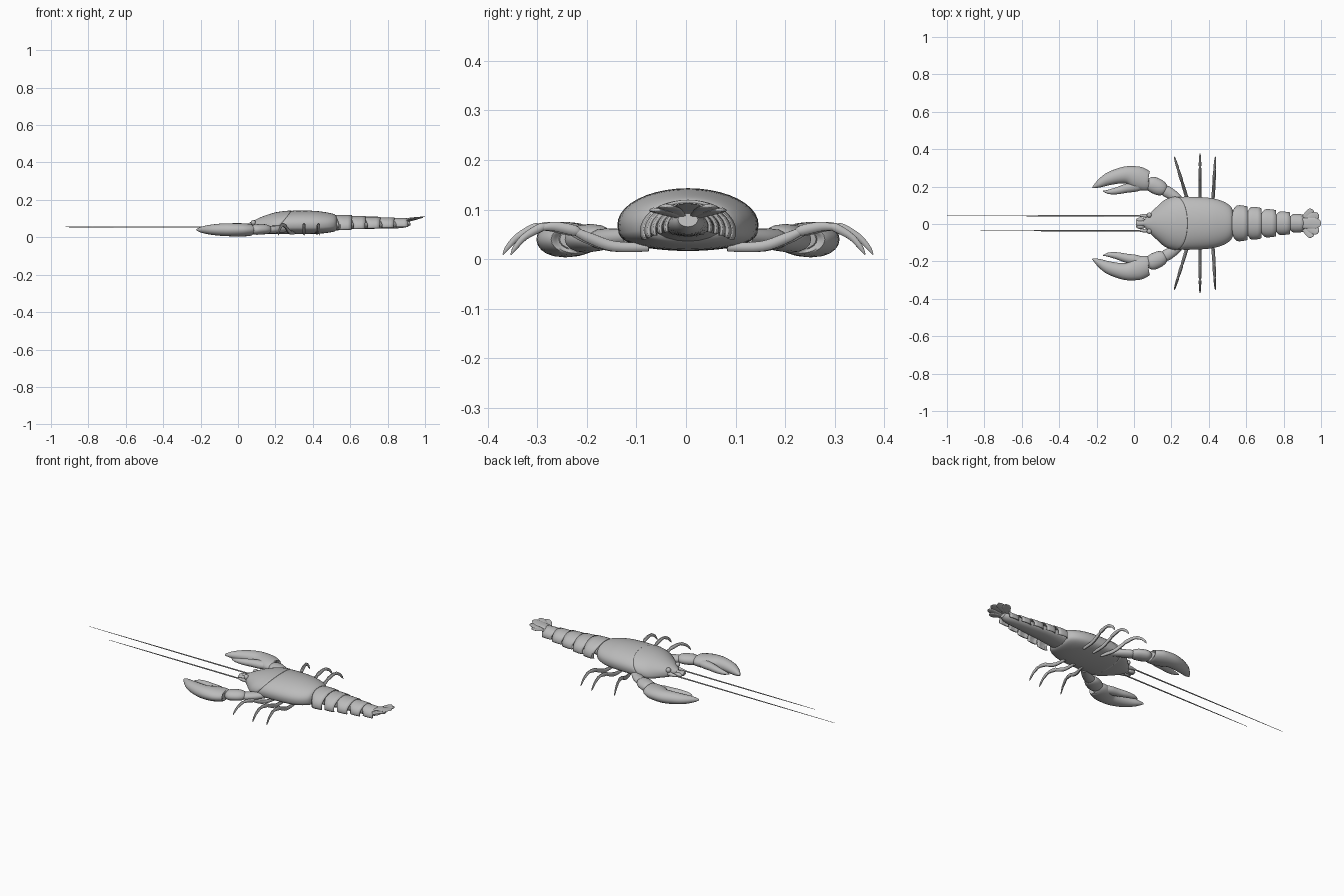
import bpy, bmesh, math
from mathutils import Vector

cube = bpy.data.objects.get("Cube")
if cube:
    bpy.data.objects.remove(cube, do_unlink=True)

shell = bpy.data.materials.new("shell grey")
shell.use_nodes = True
GREY = (0.5, 0.5, 0.5, 1)
shell.diffuse_color = GREY
shell.node_tree.nodes["Principled BSDF"].inputs["Base Color"].default_value = GREY
MID = 0.004  # centre line in y


def finish(name, bm, angle=40):
    bmesh.ops.recalc_face_normals(bm, faces=bm.faces)
    mesh = bpy.data.meshes.new(name)
    bm.to_mesh(mesh)
    bm.free()
    for p in mesh.polygons:
        p.use_smooth = True
    mesh.set_sharp_from_angle(angle=math.radians(angle))
    mesh.materials.append(shell)
    ob = bpy.data.objects.new(name, mesh)
    bpy.context.collection.objects.link(ob)
    return ob


def spline(pts, steps):
    """Smooth curve through stations of any dimension."""
    out = []
    for i in range(len(pts) - 1):
        p = [pts[max(0, min(len(pts) - 1, i + k))] for k in (-1, 0, 1, 2)]
        for s in range(steps):
            t = s / steps
            out.append([0.5 * (2 * b + (c - a) * t + (2 * a - 5 * b + 4 * c - d) * t ** 2
                               + (3 * b - a - 3 * c + d) * t ** 3) for a, b, c, d in zip(*p)])
    return out + [list(pts[-1])]


def loft(name, stations, sides=16, steps=4, side=1, power=1.0, slant=None):
    """Skin oval rings; a station is x, y, z, half width, height up, height down."""
    st = spline(stations, steps)
    centres = [Vector(s[:3]) for s in st]
    bm = bmesh.new()
    rings = []
    for i, s in enumerate(st):
        t = (centres[min(i + 1, len(st) - 1)] - centres[max(i - 1, 0)]).normalized()
        if slant:
            t = Vector((1, 0, 0))
        across = Vector((-t.y, t.x, 0)).normalized()
        up = t.cross(across)
        ring = []
        for k in range(sides):
            a = math.tau * k / sides
            h = math.sin(a)
            r = s[4] * h if h > 0 else -s[5] * abs(h) ** power
            v = centres[i] + across * max(s[3], .0005) * math.cos(a) + up * r
            if slant:
                v.x += slant(s[0], v.z)
            ring.append(bm.verts.new((v.x, v.y * side + MID, v.z)))
        rings.append(ring)
    for a, b in zip(rings, rings[1:]):
        for k in range(sides):
            n = (k + 1) % sides
            bm.faces.new((a[k], a[n], b[n], b[k]))
    bm.faces.new(rings[0])
    bm.faces.new(rings[-1])
    return finish(name, bm)


def ball(name, centre, radius, stretch=(1, 1, 1)):
    bm = bmesh.new()
    bmesh.ops.create_uvsphere(bm, u_segments=16, v_segments=10, radius=radius)
    for v in bm.verts:
        v.co = Vector(c * s for c, s in zip(v.co, stretch)) + Vector(centre) + Vector((0, MID, 0))
    return finish(name, bm)


# Carapace in two shells meeting at a slanted groove
def groove_slant(x, z):
    return 0.8 * (z - 0.1) * max(0, 1 - abs(x - 0.25) / 0.2)


loft("head_shell", [
    (.05, 0, .06, .012, .012, .012), (.09, 0, .062, .05, .03, .03), (.14, 0, .065, .09, .052, .04),
    (.19, 0, .068, .126, .067, .049), (.235, 0, .07, .141, .072, .053), (.25, 0, .07, .141, .073, .053),
    (.256, 0, .07, .136, .069, .05)], sides=40, power=.6, slant=groove_slant)
loft("back_shell", [
    (.254, 0, .07, .135, .068, .05), (.262, 0, .07, .141, .072, .053), (.34, 0, .07, .141, .073, .053),
    (.42, 0, .07, .134, .07, .052), (.48, 0, .071, .115, .061, .047), (.515, 0, .073, .092, .05, .042),
    (.528, 0, .074, .07, .038, .034)], sides=40, power=.6, slant=groove_slant)

# Tail core and arched, overlapping tail plates
loft("tail_core", [(.5, 0, .07, .075, .04, .036), (.62, 0, .07, .06, .033, .026),
                   (.76, 0, .071, .045, .027, .025), (.88, 0, .074, .033, .022, .024),
                   (.92, 0, .08, .02, .014, .015)], sides=20)


def tail_plate(name, x0, x1, width, top, base):
    bm = bmesh.new()
    rows = []
    for u, grow in ((0, .9), (.12, .98), (.4, 1), (.75, .97), (1.08, .93)):
        row = []
        for k in range(25):
            a = math.radians(-105 + 210 * k / 24)
            flank = abs(math.sin(a)) ** 4
            x = x0 + (x1 - x0) * (u * (1 - .25 * flank) + .22 * flank)
            y = width * grow * math.sin(a)
            z = base + (top - base) * (.9 + .1 * grow) * math.cos(a)
            row.append(bm.verts.new((x, y + MID, z)))
        rows.append(row)
    for a, b in zip(rows, rows[1:]):
        for k in range(24):
            bm.faces.new((a[k], a[k + 1], b[k + 1], b[k]))
    ob = finish(name, bm)
    thick = ob.modifiers.new("thickness", 'SOLIDIFY')
    thick.thickness = .006
    thick.offset = 0


edges = [.525, .603, .677, .755, .83, .905]
for i, (width, top) in enumerate(zip((.094, .085, .073, .06, .047), (.117, .111, .107, .103, .1))):
    tail_plate(f"tail_plate_{i + 1}", edges[i], edges[i + 1], width, top, .056 + i * .002)

# Tail fan
loft("tail_fan_middle", [(.885, 0, .09, .026, .008, .008), (.92, 0, .099, .028, .006, .006),
                         (.965, 0, .106, .028, .003, .003), (.99, 0, .11, .02, .002, .002),
                         (1, 0, .111, .006, .001, .001)])
for side, tag in ((1, "left"), (-1, "right")):
    for part, ex, ey, ez in (("inner", .988, .045, .108), ("outer", .958, .07, .1)):
        path = []
        for t, w in ((0, .01), (.35, .018), (.75, .023), (.93, .017), (1, .004)):
            path.append((.895 + (ex - .895) * t, .012 + (ey - .012) * t,
                         .084 + (ez - .084) * t, w, .004, .004))
        loft(f"tail_fan_{part}_{tag}", path, side=side)

# Appendages of both sides
LEGS = (("front", .3, .215, .357), ("middle", .353, .353, .373), ("rear", .42, .435, .357))
for side, tag in ((1, "left"), (-1, "right")):
    # Claw: fixed finger with palm, movable finger, wrist and arm
    loft("claw_palm_" + tag, [
        (.082, .225, .04, .035, .02, .02), (.07, .225, .04, .053, .03, .031),
        (.02, .243, .04, .061, .035, .036), (-.03, .258, .04, .048, .035, .035),
        (-.08, .253, .04, .041, .034, .033), (-.14, .235, .04, .033, .028, .027),
        (-.19, .208, .04, .019, .018, .017), (-.222, .19, .04, .003, .004, .004)],
        sides=20, side=side)
    loft("claw_finger_" + tag, [
        (.05, .207, .04, .022, .018, .018), (.01, .197, .04, .028, .023, .022),
        (-.04, .187, .04, .024, .021, .02), (-.09, .174, .04, .019, .017, .017),
        (-.135, .168, .04, .012, .011, .011), (-.165, .172, .04, .002, .003, .003)], side=side)
    loft("claw_wrist_" + tag, [
        (.07, .22, .04, .02, .017, .016), (.09, .212, .04, .04, .028, .026),
        (.13, .193, .041, .043, .03, .026), (.158, .18, .041, .034, .025, .022),
        (.172, .173, .041, .018, .014, .012)], side=side)
    loft("claw_arm_" + tag, [
        (.15, .183, .04, .018, .015, .014), (.17, .173, .04, .03, .021, .02),
        (.21, .148, .042, .028, .02, .02), (.25, .115, .045, .022, .018, .018)], side=side)

    # Walking legs: three tapering joints each
    for leg, root_x, tip_x, reach in LEGS:
        def joint(t, z, r):
            y = .08 + (reach - .08) * t
            return (root_x + (tip_x - root_x) * t, y, z, r * .8, r, r)
        loft(f"{leg}_leg_upper_{tag}", [joint(0, .024, .009), joint(.25, .026, .011),
                                        joint(.42, .042, .011), joint(.53, .056, .008)],
             sides=10, side=side)
        loft(f"{leg}_leg_middle_{tag}", [joint(.5, .053, .006), joint(.54, .058, .011),
                                         joint(.68, .066, .01), joint(.78, .064, .006)],
             sides=10, side=side)
        loft(f"{leg}_leg_tip_{tag}", [joint(.75, .066, .006), joint(.79, .063, .009),
                                      joint(.9, .045, .007), joint(.97, .023, .005),
                                      joint(1, .009, .001)], sides=10, side=side)

    # Eye, feeler base, mouth part and long feeler
    ball("eye_" + tag, (.082, side * .043, .078), .014)
    ball("mouth_part_" + tag, (.035, side * .017, .053), .016, (1.5, .9, .8))
    loft("feeler_base_" + tag, [(.1, .035, .055, .014, .014, .014), (.06, .04, .055, .01, .01, .01),
                                (.03, .04, .055, .005, .005, .005)], side=side)
    end = -1 if side > 0 else -.82
    loft("feeler_" + tag, [(.06, .04, .055, .004, .004, .004), (-.45, .04, .055, .003, .003, .003),
                           (end, .04, .055, .001, .001, .001)], sides=8, steps=2, side=side)

# Snout between the eyes
loft("snout", [(.01, 0, .055, .012, .008, .008), (.025, 0, .056, .018, .012, .012),
               (.055, 0, .058, .016, .013, .014), (.1, 0, .06, .03, .018, .02)])
